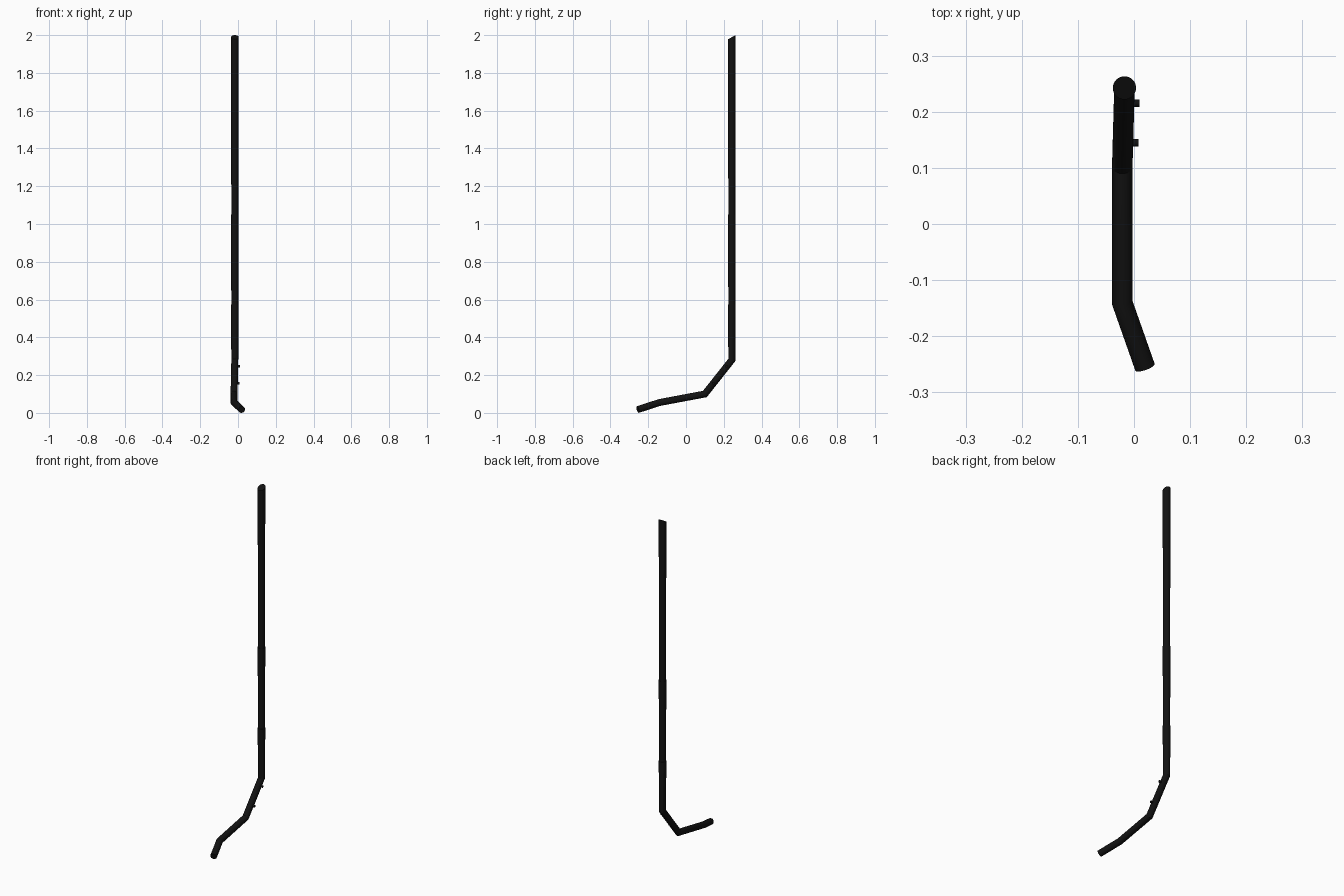
import bpy, bmesh, math
from mathutils import Vector

if "Cube" in bpy.data.objects:
    bpy.data.objects.remove(bpy.data.objects["Cube"])

SIDES = 32
R_THIN, R_WIDE = 0.0183, 0.0207
SX, SY = -0.017, 0.2425

black = bpy.data.materials.new("black")
black.diffuse_color = (0.006, 0.006, 0.006, 1)
black.use_nodes = True
black.node_tree.nodes["Principled BSDF"].inputs["Base Color"].default_value = black.diffuse_color


def finish(bm, name):
    bmesh.ops.recalc_face_normals(bm, faces=bm.faces)
    mesh = bpy.data.meshes.new(name)
    bm.to_mesh(mesh)
    bm.free()
    obj = bpy.data.objects.new(name, mesh)
    bpy.context.collection.objects.link(obj)
    mesh.materials.append(black)
    bpy.ops.object.select_all(action='DESELECT')
    obj.select_set(True)
    bpy.context.view_layer.objects.active = obj
    bpy.ops.object.shade_smooth_by_angle(angle=math.radians(25))
    return obj


def mitred_tube(name, path, radius, end_radius, end_normal=None):
    """Sweep a circle along a path with sharp mitred corners."""
    pts = [Vector(p) for p in path]
    dirs = [(b - a).normalized() for a, b in zip(pts, pts[1:])]
    side = dirs[0].orthogonal().normalized()
    up = dirs[0].cross(side)
    angles = [2 * math.pi * i / SIDES for i in range(SIDES)]
    ring = [pts[0] + radius * (math.cos(a) * side + math.sin(a) * up) for a in angles]
    rings = [ring]
    for i, d in enumerate(dirs):
        p = pts[i + 1]
        last = i == len(dirs) - 1
        if last:
            n = Vector(end_normal) if end_normal else d
        else:
            n = d + dirs[i + 1]
        ring = [v + d * ((p - v).dot(n) / d.dot(n)) for v in ring]
        if last:
            ring = [p + (v - p) * (end_radius / radius) for v in ring]
        rings.append(ring)
    bm = bmesh.new()
    loops = [[bm.verts.new(v) for v in r] for r in rings]
    for a, b in zip(loops, loops[1:]):
        for j in range(SIDES):
            k = (j + 1) % SIDES
            bm.faces.new((a[j], a[k], b[k], b[j]))
    bm.faces.new(loops[0])
    bm.faces.new(loops[-1])
    return finish(bm, name)


# Bent lower pipe: outlet, kinked foot and the first upright section
elbow_low, elbow_high = Vector((-0.021, 0.10, 0.10)), Vector((SX, SY, 0.28))
mitred_tube("lower_pipe",
            [(0.0195, -0.255, 0.0177), (-0.021, -0.14, 0.055), elbow_low,
             elbow_high, (SX, SY, 0.575)], R_THIN, R_WIDE)

# Upright sections, each flaring slightly towards its top
mitred_tube("middle_pipe", [(SX, SY, 0.56), (SX, SY, 1.05)], R_THIN, R_WIDE)

# Top section with a slanted end, higher at the back
mitred_tube("upper_pipe", [(SX, SY, 1.035), (SX, SY, 1.989)],
            R_THIN, R_WIDE, (0, -0.47, 0.88))

# Two small pegs on the right of the sloping section
axis = (elbow_high - elbow_low).normalized()
for i, t in enumerate((0.315, 0.81)):
    c = elbow_low.lerp(elbow_high, t)
    tip = 0.008 if i == 0 else 0.010
    mitred_tube(f"peg_{i + 1}", [(c.x, c.y, c.z), (tip, c.y, c.z)], 0.0068, 0.0068)
